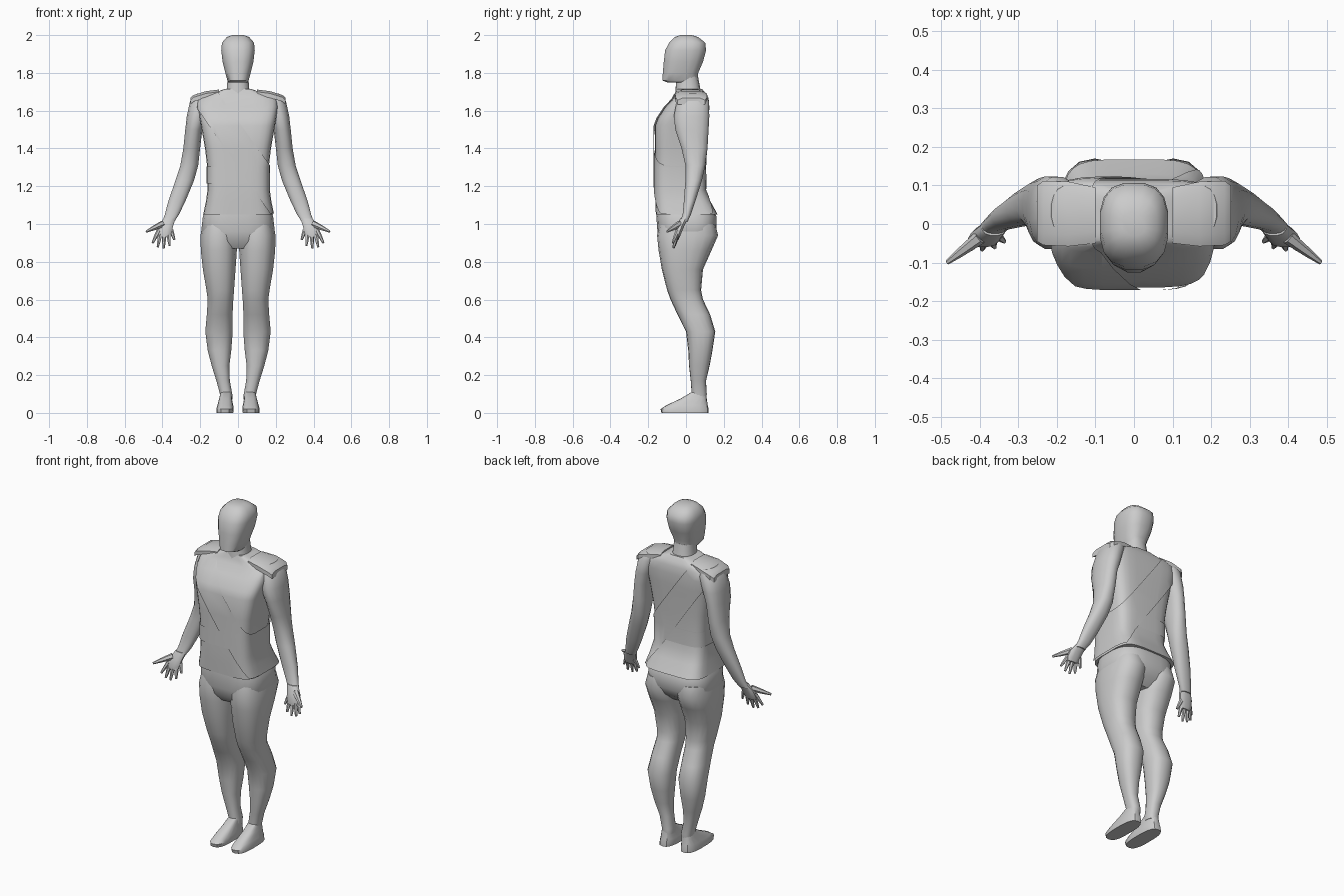
import bpy, bmesh, math
from mathutils import Vector

grey = bpy.data.materials.new("plain grey")
grey.diffuse_color = (0.6, 0.6, 0.6, 1)


def finish(name, bm, angle=40):
    bmesh.ops.recalc_face_normals(bm, faces=bm.faces[:])
    me = bpy.data.meshes.new(name)
    bm.to_mesh(me)
    bm.free()
    me.materials.append(grey)
    ob = bpy.data.objects.new(name, me)
    bpy.context.collection.objects.link(ob)
    bpy.context.view_layer.objects.active = ob
    ob.select_set(True)
    bpy.ops.object.shade_smooth_by_angle(angle=math.radians(angle))
    ob.select_set(False)
    return ob


def loft(rings, n=16, power=2.4, grow=0.0, side=1):
    """Stack rounded rings given as (z, x_min, x_max, y_front, y_back)."""
    bm = bmesh.new()
    loops = []
    for z, xa, xb, ya, yb in rings:
        cx, cy, rx, ry = (xa + xb) / 2, (ya + yb) / 2, (xb - xa) / 2 + grow, (yb - ya) / 2 + grow
        loop = []
        for i in range(n):
            a = 2 * math.pi * (i + 0.5) / n
            c, s = math.cos(a), math.sin(a)
            x = cx + rx * math.copysign(abs(c) ** (2 / power), c)
            y = cy + ry * math.copysign(abs(s) ** (2 / power), s)
            loop.append(bm.verts.new((side * x, y, z)))
        loops.append(loop)
    for a, b in zip(loops, loops[1:]):
        for i in range(n):
            j = (i + 1) % n
            bm.faces.new((a[i], a[j], b[j], b[i]))
    bm.faces.new(loops[0])
    bm.faces.new(loops[-1])
    return bm


def centred(rows):
    return [(z, -w, w, f, b) for z, w, f, b in rows]


def cut(bm, point, normal):
    """Discard everything on the normal side of a plane."""
    bmesh.ops.bisect_plane(bm, geom=bm.verts[:] + bm.edges[:] + bm.faces[:], dist=1e-5,
                           plane_co=point, plane_no=normal, clear_outer=True)


def limb(bm, p, q, r1, r2):
    """Tapered six-sided finger segment."""
    p, q = Vector(p), Vector(q)
    rot = (q - p).to_track_quat('Z', 'Y')
    loops = []
    for c, r in ((p, r1), (p.lerp(q, 0.6), (r1 + r2) / 2), (q, r2)):
        loops.append([bm.verts.new(c + rot @ Vector((r * math.cos(k * math.pi / 3), r * math.sin(k * math.pi / 3), 0)))
                      for k in range(6)])
    for a, b in zip(loops, loops[1:]):
        for i in range(6):
            bm.faces.new((a[i], a[(i + 1) % 6], b[(i + 1) % 6], b[i]))
    bm.faces.new(loops[0])
    bm.faces.new(loops[-1])


# Head and neck
finish("head", loft(centred([
    (1.748, .050, -.095, .062), (1.76, .057, -.127, .062), (1.80, .068, -.124, .066), (1.86, .083, -.119, .092),
    (1.92, .09, -.112, .108), (1.96, .086, -.09, .103), (1.99, .06, -.06, .065), (2.0, .03, -.03, .03)]),
    16, 2.7), 50)
finish("neck", loft(centred([(1.66, .075, -.06, .09), (1.72, .06, -.055, .075), (1.78, .056, -.05, .064)]), 14))

# Jacket torso
torso = centred([
    (1.05, .185, -.16, .168), (1.12, .17, -.163, .13), (1.18, .162, -.165, .102), (1.3, .163, -.165, .10),
    (1.4, .175, -.165, .105), (1.52, .196, -.165, .112), (1.56, .203, -.15, .115), (1.62, .212, -.11, .117),
    (1.665, .21, -.068, .113), (1.69, .14, -.058, .105), (1.715, .07, -.05, .085)])
finish("jacket", loft(torso, 28, 4.5), 35)

# Hips
finish("hips", loft(centred([
    (.87, .12, -.11, .09), (.91, .17, -.14, .135), (.96, .196, -.152, .163), (1.04, .187, -.158, .163),
    (1.08, .17, -.155, .14)]), 24, 3))

# Diagonal sash: an inflated slice of the jacket between two slanted planes
sash = loft(torso, 28, 4.5, 0.007)
cut(sash, (-.11, 0, 1.70), (.81, 0, .58))
cut(sash, (0, 0, 1.30), (-.82, 0, -.57))
cut(sash, (0, 0, 1.056), (0, 0, -1))
finish("sash", sash, 35)

# Waist belt
belt = loft(torso, 28, 4.5, 0.005)
cut(belt, (0, 0, 1.305), (0, 0, 1))
cut(belt, (0, 0, 1.215), (0, 0, -1))
finish("belt", belt, 35)

leg = [(1.0, .01, .188, -.14, .155), (.94, .003, .2, -.153, .17), (.86, .005, .198, -.145, .135),
       (.76, .012, .187, -.128, .09), (.65, .02, .168, -.1, .08), (.6, .024, .161, -.082, .09),
       (.52, .028, .166, -.045, .128), (.43, .027, .174, 0, .155), (.33, .035, .161, .012, .14),
       (.25, .045, .14, .016, .125), (.17, .043, .115, .025, .106), (.1, .03, .096, .03, .11), (.07, .03, .094, .03, .108)]
shoe = [(0, .025, .115, -.13, .12), (.02, .022, .115, -.135, .12), (.04, .025, .11, -.105, .115),
        (.075, .032, .1, -.03, .11), (.11, .035, .092, .03, .105)]
arm = [(1.692, .13, .215, -.03, .1), (1.65, .14, .255, -.05, .123), (1.57, .165, .272, -.066, .125),
       (1.5, .188, .28, -.058, .121), (1.4, .2, .29, -.025, .115), (1.31, .21, .306, -.004, .103),
       (1.23, .232, .332, -.004, .085), (1.12, .278, .37, -.012, .05), (1.05, .312, .388, -.018, .026),
       (1.01, .338, .402, -.032, .008)]
palm = [(1.03, .33, .395, -.03, .012), (.99, .342, .423, -.05, -.008), (.95, .352, .432, -.06, -.025),
        (.932, .36, .425, -.06, -.034)]
fingers = [((.355, -.03, .97), (.337, -.045, .918)), ((.368, -.045, .945), (.362, -.06, .885)),
           ((.39, -.048, .94), (.394, -.066, .872)), ((.412, -.048, .945), (.425, -.066, .878)),
           ((.42, -.045, .965), (.452, -.07, .9)), ((.40, -.035, 1.0), (.485, -.1, .96))]

for side, word in ((-1, "right"), (1, "left")):
    # Limbs
    finish(word + "_leg", loft(leg, 18, 2.4, 0, side))
    finish(word + "_shoe", loft(shoe, 18, 2.8, 0, side), 35)
    finish(word + "_arm", loft(arm, 16, 2.3, 0, side))
    # Hand with splayed fingers
    hand = loft(palm, 12, 2.4, 0, side)
    for k, (p, q) in enumerate(fingers):
        if k == 0:
            continue
        limb(hand, (side * p[0], p[1], p[2]), (side * q[0], q[1], q[2]), .018 if k == 5 else .012, .006)
    p, q = fingers[0]
    limb(hand, (side * p[0], p[1], p[2]), (side * q[0], q[1], q[2]), .012, .006)
    finish(word + "_hand", hand)
    # Shoulder board: tilted, slightly arched plate
    board = bmesh.new()
    rows = []
    for x, z, ya, yb in ((.10, 1.712, -.05, .095), (.17, 1.703, -.058, .11), (.235, 1.683, -.055, .112), (.252, 1.668, -.045, .1)):
        rows.append([board.verts.new((side * x, y, z + h)) for y, h in
                     ((ya, -.035), (ya, -.012), (ya + .03, 0), (yb - .03, 0), (yb, -.012), (yb, -.035))])
    for a, b in zip(rows, rows[1:]):
        for i in range(6):
            j = (i + 1) % 6
            board.faces.new((a[i], a[j], b[j], b[i]))
    board.faces.new(rows[0])
    board.faces.new(rows[-1])
    finish(word + "_shoulder_board", board, 35)
